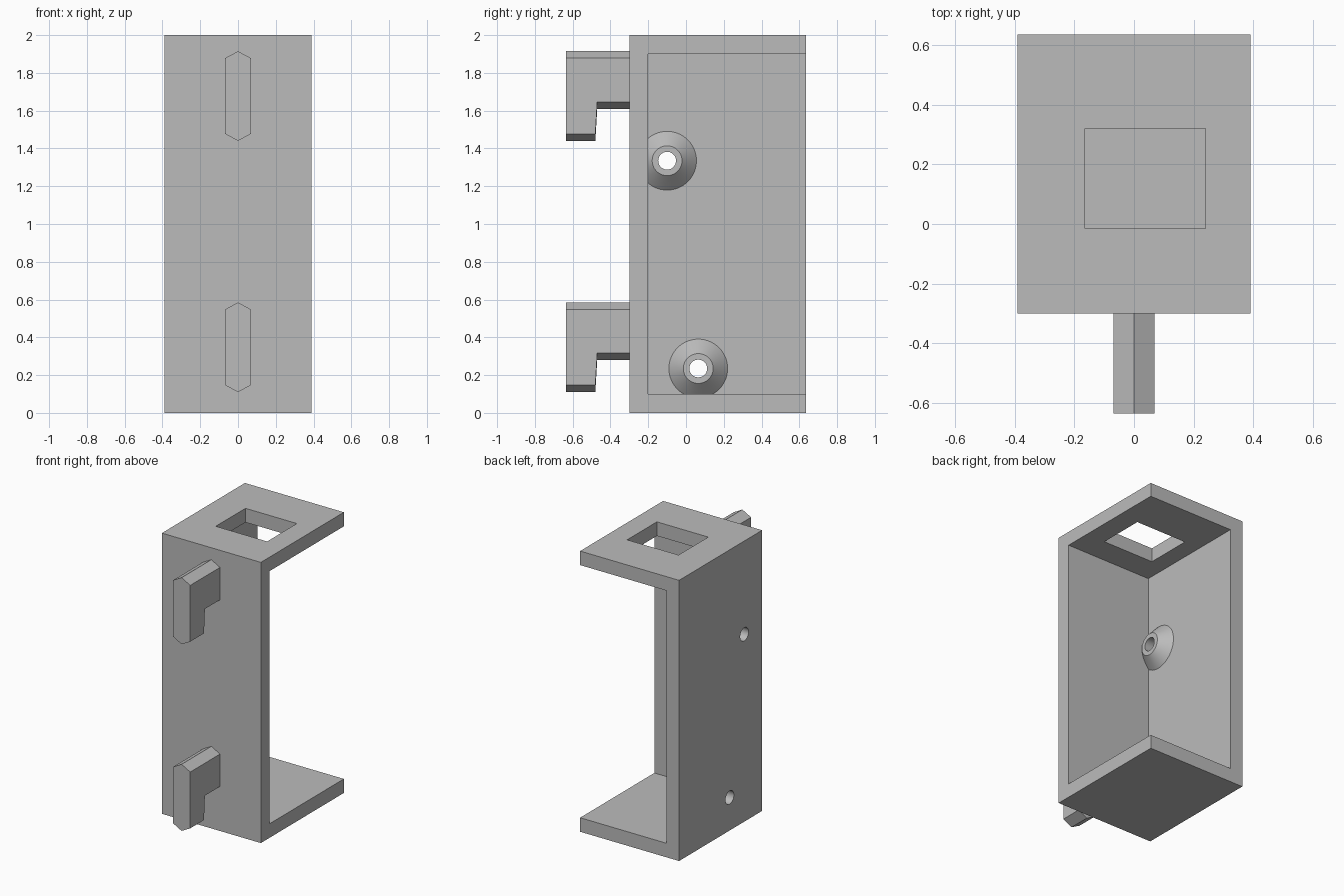
import bpy, bmesh
from math import radians
from mathutils import Matrix

cube = bpy.data.objects.get("Cube")
if cube:
    bpy.data.objects.remove(cube, do_unlink=True)

grey = bpy.data.materials.new("plain grey")
grey.use_nodes = True
grey.diffuse_color = (0.5, 0.5, 0.5, 1)
grey.node_tree.nodes["Principled BSDF"].inputs["Base Color"].default_value = (0.5, 0.5, 0.5, 1)


def finish(name, bm):
    bmesh.ops.recalc_face_normals(bm, faces=bm.faces)
    mesh = bpy.data.meshes.new(name)
    bm.to_mesh(mesh)
    bm.free()
    mesh.materials.append(grey)
    obj = bpy.data.objects.new(name, mesh)
    bpy.context.collection.objects.link(obj)
    return obj


def box(name, low, high):
    bm = bmesh.new()
    bmesh.ops.create_cube(bm, size=1)
    for v in bm.verts:
        for i in range(3):
            v.co[i] = high[i] if v.co[i] > 0 else low[i]
    return finish(name, bm)


def cone_x(name, x0, x1, r0, r1, y, z):
    """Cone or cylinder along x, from x0 to x1."""
    bm = bmesh.new()
    place = Matrix.Translation(((x0 + x1) / 2, y, z)) @ Matrix.Rotation(radians(90), 4, "Y")
    bmesh.ops.create_cone(bm, cap_ends=True, segments=64, radius1=r0, radius2=r1,
                          depth=x1 - x0, matrix=place)
    return finish(name, bm)


def combine(target, tool, operation):
    """Apply a boolean and discard the tool object."""
    mod = target.modifiers.new(operation.lower(), "BOOLEAN")
    mod.operation, mod.object, mod.solver = operation, tool, "EXACT"
    bpy.context.view_layer.objects.active = target
    bpy.ops.object.modifier_apply(modifier=mod.name)
    bpy.data.objects.remove(tool, do_unlink=True)


def hook(name, top):
    """Hexagonal bar whose tip drops down, lofted from rings along y."""
    bm = bmesh.new()
    rings = []
    for y, drop in ((-0.28, 0.305), (-0.47, 0.305), (-0.48, 0.475), (-0.635, 0.475)):
        low, w, c = top - drop, 0.068, 0.037
        outline = [(0, top), (w, top - c), (w, low + c), (0, low), (-w, low + c), (-w, top - c)]
        rings.append([bm.verts.new((x, y, z)) for x, z in outline])
    for a, b in zip(rings, rings[1:]):
        for i in range(6):
            j = (i + 1) % 6
            bm.faces.new((a[i], a[j], b[j], b[i]))
    bm.faces.new(rings[0])
    bm.faces.new(rings[-1])
    return finish(name, bm)


# Housing: closed at the front, one side, top and bottom
housing = box("housing", (-0.39, -0.3, 0), (0.39, 0.635, 2))
combine(housing, box("cavity", (-0.29, -0.2, 0.1), (0.6, 0.9, 1.9)), "DIFFERENCE")
combine(housing, box("top_opening", (-0.165, -0.015, 1.8), (0.24, 0.32, 2.1)), "DIFFERENCE")

# Conical screw bosses inside the side wall, bored right through
for y, z in ((-0.1, 1.335), (0.065, 0.235)):
    combine(housing, cone_x("boss", -0.3, -0.217, 0.166, 0.079, y, z), "UNION")
    combine(housing, cone_x("bore", -0.5, 0, 0.047, 0.047, y, z), "DIFFERENCE")

# Hanging hooks on the front
hook("upper_hook", 1.915)
hook("lower_hook", 0.585)

# Smooth the round bosses, keep the edges sharp
bpy.ops.object.select_all(action="DESELECT")
housing.select_set(True)
bpy.context.view_layer.objects.active = housing
bpy.ops.object.shade_smooth_by_angle(angle=radians(25))
